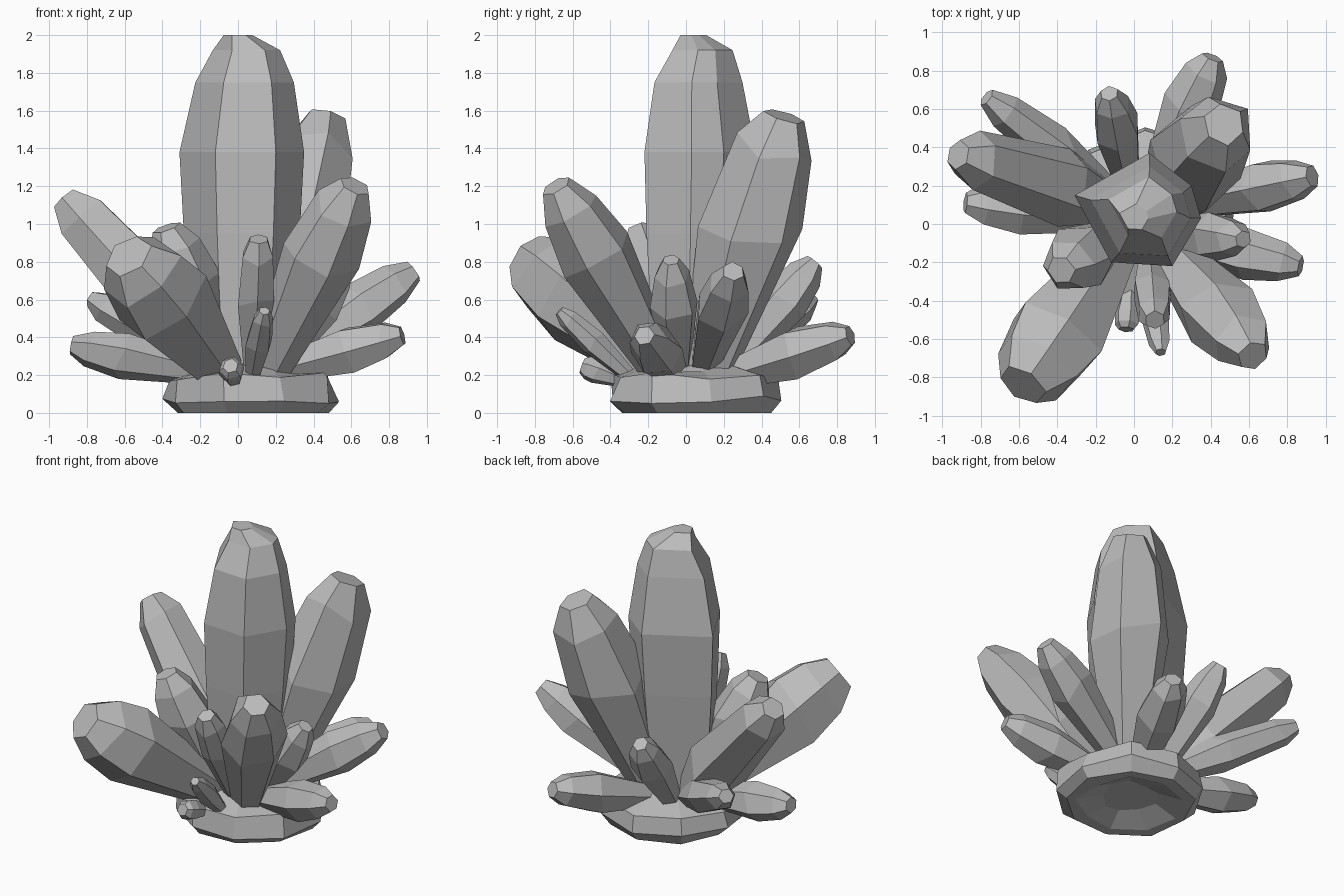
import bpy, bmesh, math, random
from mathutils import Vector, Matrix

random.seed(7)
cube = bpy.data.objects.get("Cube")
if cube:
    bpy.data.objects.remove(cube)

stone = bpy.data.materials.new("grey_crystal")
stone.use_nodes = True
GREY = (0.5, 0.5, 0.5, 1)
stone.diffuse_color = GREY
stone.node_tree.nodes["Principled BSDF"].inputs["Base Color"].default_value = GREY


def loft(name, rings):
    """Skin a list of equal-length point rings and cap both ends."""
    bm = bmesh.new()
    loops = [[bm.verts.new(p) for p in ring] for ring in rings]
    n = len(loops[0])
    for a, b in zip(loops, loops[1:]):
        for i in range(n):
            j = (i + 1) % n
            bm.faces.new((a[i], a[j], b[j], b[i]))
    bm.faces.new(loops[0])
    bm.faces.new(loops[-1])
    bmesh.ops.recalc_face_normals(bm, faces=bm.faces[:])
    mesh = bpy.data.meshes.new(name)
    bm.to_mesh(mesh)
    bm.free()
    mesh.materials.append(stone)
    obj = bpy.data.objects.new(name, mesh)
    bpy.context.collection.objects.link(obj)
    return obj


def crystal(name, start, tip, radius, waist, turn, end=0.35, root=0.45, sides=6):
    """Six-sided shard: narrow root, wide waist, tapered shoulder, blunt end."""
    start, tip = Vector(start), Vector(tip)
    axis = tip - start
    frame = axis.to_track_quat('Z', 'Y').to_matrix()
    stretch = [random.uniform(0.93, 1.08) for _ in range(sides)]
    rings = []
    for t, scale, wobble in ((0, root, 0), (waist, 1, 0.05),
                             (0.88, 0.45 + end * 0.8, 0.025), (1, end, 0)):
        ring = []
        for i in range(sides):
            a = turn + math.tau * i / sides
            r = radius * scale * stretch[i]
            offset = frame @ Vector((math.cos(a) * r, math.sin(a) * r, 0))
            ring.append(start + axis * (t + random.uniform(-wobble, wobble)) + offset)
        rings.append(ring)
    return loft(name, rings)


# Central column: irregular hexagon footprint, scaled and shifted with height
FOOTPRINT = [(-0.33, 0.07), (0.06, 0.29), (0.28, 0.12), (0.33, -0.05), (0.18, -0.3), (-0.14, -0.28)]
column = []
for z, scale, cx, cy in ((0.15, 0.72, 0.02, 0.05), (0.95, 0.93, 0.02, 0.07), (1.38, 1, 0.02, 0.08),
                         (1.75, 0.79, 0.035, 0.07), (1.92, 0.54, 0.045, 0.09), (2.0, 0.23, 0, 0.04)):
    column.append([(cx + x * scale, cy + y * scale, z) for x, y in FOOTPRINT])
loft("central_crystal", column)

# Surrounding shards: name, root, tip, radius, waist position, turn, end scale
SHARDS = [
    ("back_right_tall", (0.14, 0.1, 0.15), (0.47, 0.52, 1.57), 0.27, 0.58, 0.3, 0.42),
    ("front_right_tall", (0.13, -0.09, 0.15), (0.62, -0.69, 1.2), 0.215, 0.64, 0.1, 0.4),
    ("front_left_broad", (-0.08, -0.1, 0.2), (-0.58, -0.84, 0.83), 0.26, 0.65, 0.5, 0.5),
    ("left_long", (-0.1, 0.1, 0.22), (-0.92, 0.36, 1.13), 0.2, 0.35, 0.2, 0.38),
    ("back_left_low", (-0.05, 0.1, 0.2), (-0.77, 0.66, 0.6), 0.125, 0.5, 0.0, 0.4),
    ("left_low", (-0.1, 0.02, 0.2), (-0.88, 0.11, 0.36), 0.13, 0.65, 0.3, 0.4),
    ("back_middle", (-0.02, 0.15, 0.15), (-0.13, 0.68, 0.8), 0.13, 0.65, 0.4, 0.38),
    ("back_right_low", (0.09, 0.15, 0.18), (0.41, 0.87, 0.41), 0.145, 0.62, 0.2, 0.38),
    ("right_middle", (0.12, 0.08, 0.2), (0.93, 0.25, 0.75), 0.145, 0.68, 0.5, 0.42),
    ("right_low", (0.1, -0.05, 0.2), (0.87, -0.22, 0.41), 0.13, 0.6, 0.1, 0.4),
    ("right_inner", (0.15, -0.04, 0.18), (0.57, -0.08, 0.81), 0.135, 0.65, 0.3, 0.35),
    ("front_inner", (0.08, -0.12, 0.18), (0.11, -0.5, 0.92), 0.11, 0.6, 0.5, 0.5),
    ("front_small", (0.07, -0.25, 0.15), (0.14, -0.67, 0.54), 0.075, 0.6, 0.2, 0.4),
    ("front_left_inner", (-0.1, -0.05, 0.2), (-0.38, -0.24, 0.98), 0.175, 0.65, 0.0, 0.42),
    ("front_bud", (-0.02, -0.3, 0.16), (-0.04, -0.55, 0.25), 0.07, 0.7, 0.3, 0.6),
]
for name, *shape in SHARDS:
    crystal(name + "_crystal", *shape)

# Rocky base: shallow hollow underside, steep sides, low mound on top
rings = []
for z, r, rough in ((0.06, 0.18, 0.02), (0.01, 0.33, 0.03), (0.01, 0.41, 0.02), (0.08, 0.465, 0.02),
                    (0.2, 0.44, 0.025), (0.24, 0.28, 0.02), (0.3, 0.12, 0.0)):
    ring = []
    for i in range(9):
        a = math.tau * i / 9 + 0.2
        q = r + random.uniform(-rough, rough)
        lift = random.uniform(-rough, rough) if z > 0.05 else 0
        ring.append((0.07 + q * math.cos(a), 0.04 + q * math.sin(a), z + lift))
    rings.append(ring)
base = loft("rock_base", rings).data

# Rest the lowest point of the base on the ground
base.transform(Matrix.Translation((0, 0, -min(v.co.z for v in base.vertices))))
